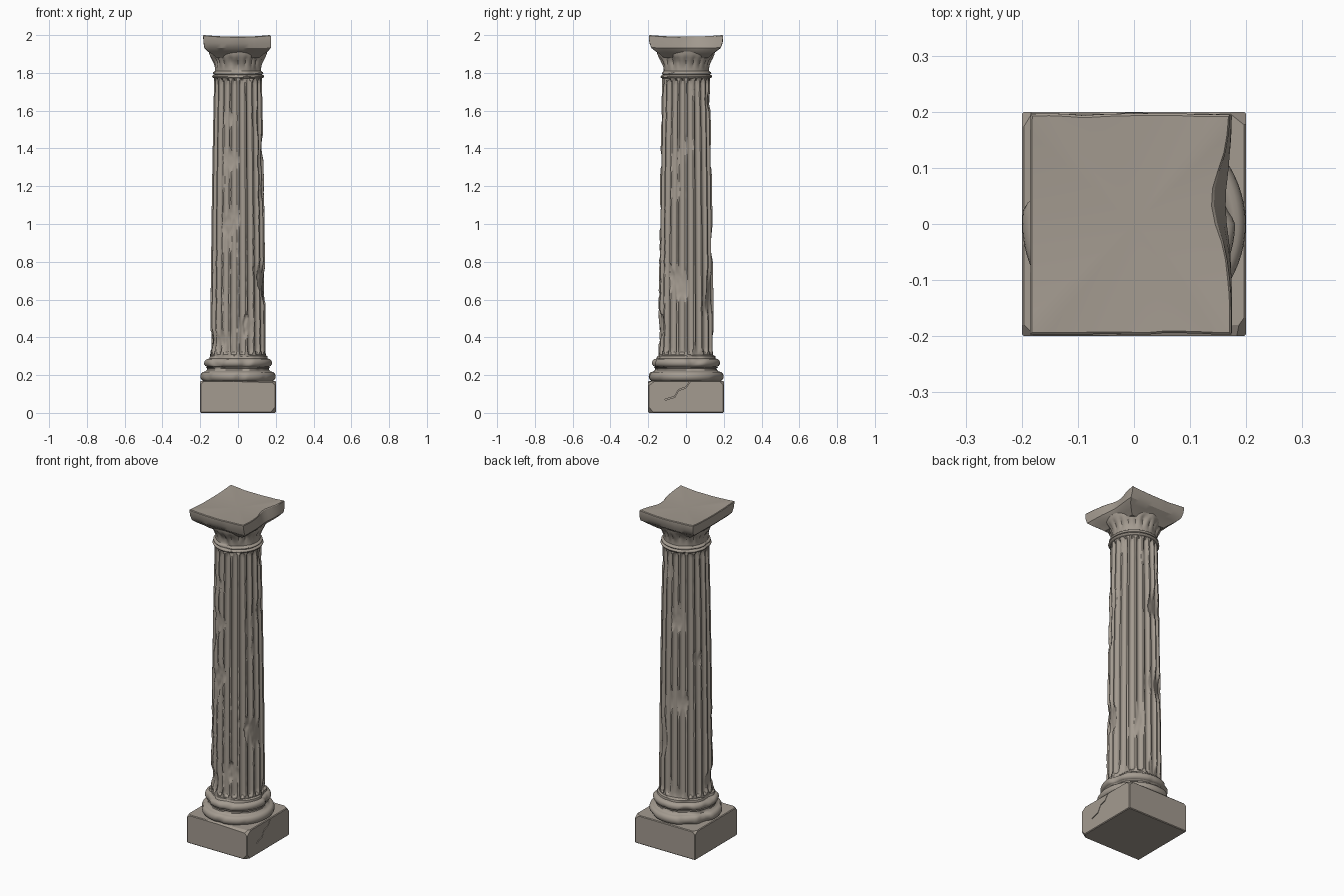
import bpy, bmesh, math
from mathutils import Vector, noise

if "Cube" in bpy.data.objects:
    bpy.data.objects.remove(bpy.data.objects["Cube"])

stone = bpy.data.materials.new("weathered stone")
stone.diffuse_color = (0.37, 0.328, 0.28, 1)
stone.use_nodes = True
stone.node_tree.nodes["Principled BSDF"].inputs["Base Color"].default_value = stone.diffuse_color


def finish(bm, name, smooth=None):
    bmesh.ops.recalc_face_normals(bm, faces=bm.faces)
    me = bpy.data.meshes.new(name)
    bm.to_mesh(me)
    bm.free()
    ob = bpy.data.objects.new(name, me)
    bpy.context.collection.objects.link(ob)
    me.materials.append(stone)
    if smooth:
        bpy.ops.object.select_all(action='DESELECT')
        ob.select_set(True)
        bpy.context.view_layer.objects.active = ob
        bpy.ops.object.shade_smooth_by_angle(angle=math.radians(smooth))
    return ob


def loft(rings, name, smooth=None, top_z=None):
    """Skin closed rings of points and cap both ends."""
    bm = bmesh.new()
    vs = [[bm.verts.new(p) for p in ring] for ring in rings]
    n = len(vs[0])
    for a, b in zip(vs, vs[1:]):
        for i in range(n):
            j = (i + 1) % n
            bm.faces.new((a[i], a[j], b[j], b[i]))
    bm.faces.new(vs[0][::-1])
    if top_z is None:
        bm.faces.new(vs[-1])
    else:
        c = bm.verts.new((0, 0, top_z))
        for i in range(n):
            bm.faces.new((vs[-1][i], vs[-1][(i + 1) % n], c))
    return finish(bm, name, smooth)


def lathe(profile, name, segs, shape=lambda r, a, z: r, smooth=35):
    rings = []
    for r, z in profile:
        ring = []
        for i in range(segs):
            a = 2 * math.pi * i / segs
            q = shape(r, a, z)
            ring.append((q * math.cos(a), q * math.sin(a), z))
        rings.append(ring)
    return loft(rings, name, smooth)


def wear(r, a, z, scale, depth, start):
    """Patchy inward erosion."""
    p = Vector((r * math.cos(a), r * math.sin(a), z * 0.7)) * scale
    return depth * min(1, max(0, noise.noise(p) - start) * 2.5)


def round_bead(r, z0, z1, bulge, n=8):
    """Half-round moulding profile."""
    return [(r + bulge * math.sin(math.pi * i / n),
             (z0 + z1) / 2 - (z1 - z0) / 2 * math.cos(math.pi * i / n)) for i in range(n + 1)]


def chip(bm, point, normal):
    g = bm.verts[:] + bm.edges[:] + bm.faces[:]
    cut = bmesh.ops.bisect_plane(bm, geom=g, plane_co=point, plane_no=normal, clear_outer=True)
    edges = [e for e in cut['geom_cut'] if isinstance(e, bmesh.types.BMEdge)]
    if edges:
        bmesh.ops.holes_fill(bm, edges=edges)


# Square plinth with chipped corners
bm = bmesh.new()
bmesh.ops.create_cube(bm, size=1)
for v in bm.verts:
    v.co = Vector((v.co.x * 0.4, v.co.y * 0.4, (v.co.z + 0.5) * 0.17))
bmesh.ops.bevel(bm, geom=bm.edges[:], offset=0.004, segments=1, affect='EDGES')
for p, nrm in (((0.19, -0.19, 0.012), (1, -1, -0.9)), ((0.19, -0.19, 0.16), (1, -0.7, 1)),
               ((-0.192, -0.192, 0.163), (-1, -1, 1.2)), ((0.192, 0.19, 0.16), (0.8, 1, 1)),
               ((-0.192, 0.194, 0.162), (-1, 0.6, 1)), ((0.0, -0.199, 0.166), (0.03, -0.5, 1))):
    chip(bm, p, nrm)
plinth = finish(bm, "plinth")

# Diagonal crack in the right face of the plinth
bm = bmesh.new()
path = [(-0.11, 0.07), (-0.06, 0.085), (-0.04, 0.12), (0.0, 0.135), (0.03, 0.18)]
bot = [(y, z - 0.003) for y, z in path] + [(y, z + 0.003) for y, z in path[::-1]]
f = bm.faces.new([bm.verts.new((0.192, y, z)) for y, z in bot])
ext = bmesh.ops.extrude_face_region(bm, geom=[f])['geom']
bmesh.ops.translate(bm, vec=(0.02, 0, 0), verts=[v for v in ext if isinstance(v, bmesh.types.BMVert)])
crack = finish(bm, "crack_cutter")
crack.hide_render = True
crack.hide_viewport = True
mod = plinth.modifiers.new("crack", 'BOOLEAN')
mod.operation = 'DIFFERENCE'
mod.object = crack

# Moulded base: lower roll, hollow, upper roll
base = ([(0.17, 0.16)] + round_bead(0.178, 0.168, 0.218, 0.021)
        + [(0.172, 0.22), (0.164, 0.228), (0.163, 0.236), (0.17, 0.242)]
        + round_bead(0.162, 0.244, 0.286, 0.018)
        + [(0.158, 0.288), (0.156, 0.3), (0.146, 0.306)])
lathe(base, "moulded_base", 96,
      lambda r, a, z: r - wear(r, a, z, 11, 0.014, 0.1))

# Fluted shaft with swelling, worn flutes
FLUTES, PER = 20, 10
Z0, Z1 = 0.298, 1.785


def flute(r, a, z):
    t = ((a * FLUTES / (2 * math.pi)) % 1) * 2 - 1
    half = 0.78
    end = min(z - 0.315, 1.765 - z) / 0.03          # rounded flute ends
    if end <= 0:
        half = 0
    elif end < 1:
        half *= math.sqrt(1 - (1 - end) ** 2)
    d = 0.015 * math.sqrt(max(0, 1 - (t / half) ** 2)) if half and abs(t) < half else 0
    out = r - d
    front = max(0, -math.sin(a)) * max(0, 1 - abs(z - 0.65) / 0.6)
    worn = r - wear(r, a, z, 9, 0.016, 0.15)
    worn -= front * wear(r, a, z, 40, 0.008, 0.05)
    return min(out, worn)


shaft = []
for i in range(121):
    k = i / 120
    z = Z0 + (Z1 - Z0) * k
    shaft.append((0.147 - 0.008 * k - 0.013 * k * k, z))
lathe(shaft, "fluted_shaft", FLUTES * PER, flute, 30)

# Neck rings and flared capital with shallow egg carving
cap = ([(0.12, 1.77)] + round_bead(0.126, 1.772, 1.79, 0.012, 6)
       + round_bead(0.126, 1.792, 1.806, 0.008, 6)
       + [(0.122, 1.81), (0.122, 1.82), (0.125, 1.835), (0.13, 1.85), (0.137, 1.865),
          (0.145, 1.88), (0.149, 1.89), (0.152, 1.9), (0.154, 1.912), (0.145, 1.93)])


def eggs(r, a, z):
    k = max(0, 1 - abs(z - 1.86) / 0.035)
    return r - 0.01 * k * (1 - abs(math.sin(a * 10))) - wear(r, a, z, 13, 0.012, 0.12)


lathe(cap, "capital", 120, eggs)

# Flared square top slab with a broken right edge
N = 12
square = ([(-1 + 2 * i / N, -1) for i in range(N)] + [(1, -1 + 2 * i / N) for i in range(N)]
          + [(1 - 2 * i / N, 1) for i in range(N)] + [(-1, 1 - 2 * i / N) for i in range(N)])
levels = [(1.878, 0.11, 0.115), (1.898, 0.135, 0.138), (1.912, 0.16, 0.16), (1.928, 0.178, 0.183),
          (1.95, 0.182, 0.193), (1.972, 0.184, 0.197), (1.98, 0.185, 0.197), (1.983, 0.182, 0.193)]
rings = []
for z, hx, hy in levels:
    ring = []
    for u, v in square:
        x, y = u * hx, v * hy
        h = max(0, (z - 1.9) / 0.083)
        if x > 0:                                    # broken side
            x -= u * h * (0.012 + 0.032 * math.exp(-((v - 0.2) / 0.4) ** 2))
        n = noise.noise(Vector((x * 14, y * 14, z * 20)))
        s = 1 - 0.03 * max(0, n)
        ring.append((x * s, y * s, z + h * 0.0085 * (u * u + v * v)))
    rings.append(ring)
loft(rings, "top_slab", 30, top_z=1.986)
